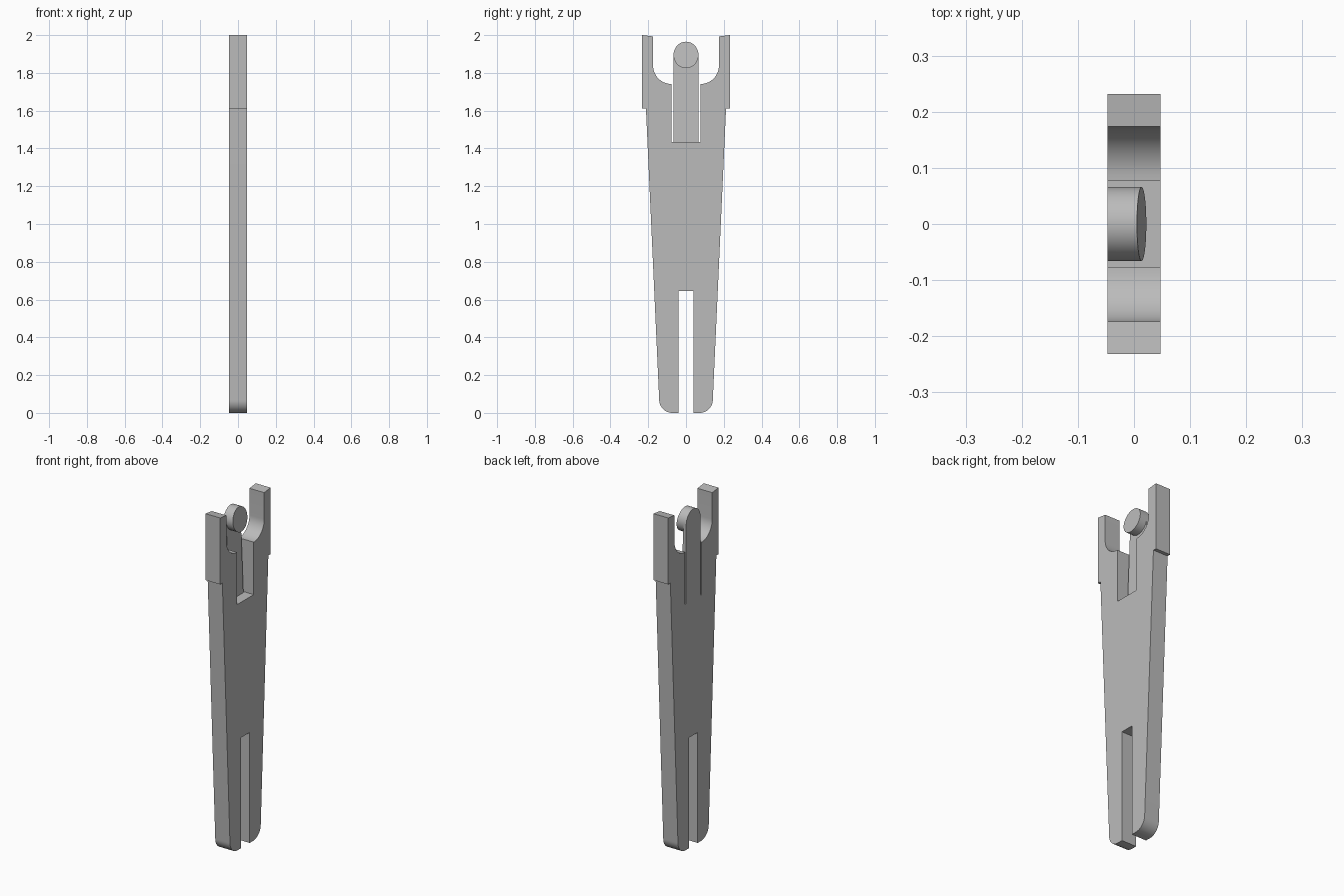
import bpy, bmesh, math

cube = bpy.data.objects.get("Cube")
if cube:
    bpy.data.objects.remove(cube, do_unlink=True)

grey = bpy.data.materials.new("light grey plastic")
grey.use_nodes = True
colour = (0.5, 0.5, 0.5, 1)
grey.diffuse_color = colour
grey.node_tree.nodes["Principled BSDF"].inputs["Base Color"].default_value = colour

HALF = 0.0475  # half thickness of the plate


def arc(cy, cz, ry, rz, start, end, steps):
    """Points on an elliptical arc in the side plane, angles in degrees."""
    angles = [math.radians(start + (end - start) * i / steps) for i in range(steps + 1)]
    return [(cy + ry * math.cos(a), cz + rz * math.sin(a)) for a in angles]


def prism(name, outline, back, front):
    """Solid from a (y, z) outline; back and front give x at each height."""
    bm = bmesh.new()
    rear = [bm.verts.new((back(z), y, z)) for y, z in outline]
    fore = [bm.verts.new((front(z), y, z)) for y, z in outline]
    bm.faces.new(rear[::-1])
    bm.faces.new(fore)
    for i in range(len(outline)):
        j = (i + 1) % len(outline)
        bm.faces.new((rear[i], rear[j], fore[j], fore[i]))
    bmesh.ops.recalc_face_normals(bm, faces=bm.faces)
    mesh = bpy.data.meshes.new(name)
    bm.to_mesh(mesh)
    bm.free()
    mesh.materials.append(grey)
    obj = bpy.data.objects.new(name, mesh)
    bpy.context.collection.objects.link(obj)
    bpy.ops.object.select_all(action="DESELECT")
    obj.select_set(True)
    bpy.context.view_layer.objects.active = obj
    bpy.ops.object.shade_smooth_by_angle(angle=math.radians(30))
    return obj


def rear_plane(z):
    return -HALF


def front_plane(z):
    return HALF


def tongue_front(z):
    # the tongue gets thinner towards its tip
    return -HALF + 0.036 - 0.04 * (z - 1.435)


def hook_front(z):
    # the catch face leans back at the top
    return 0.022 - 0.12 * (z - 1.825)


# Forked plate: one half of the outline, then its mirror image
half = [(0.04, 0.645), (0.04, 0.0)]
half += arc(0.072, 0.07, 0.07, 0.07, -90, 0, 12)
half += [(0.212, 1.612), (0.232, 1.612), (0.232, 2.0), (0.174, 1.993)]
half += arc(0.077, 1.838, 0.097, 0.097, 0, -90, 14)
half += [(0.077, 1.435)]
prism("forked_plate", half + [(-y, z) for y, z in reversed(half)], rear_plane, front_plane)

# Spring tongue with a round tip
tip = arc(0, 1.895, 0.066, 0.07, 0, 180, 24)
prism("spring_tongue", [(0.066, 1.435)] + tip + [(-0.066, 1.435)], rear_plane, tongue_front)

# Round catch on the tongue tip
prism("round_catch", arc(0, 1.895, 0.066, 0.07, 0, 360, 48)[:-1], tongue_front, hook_front)
